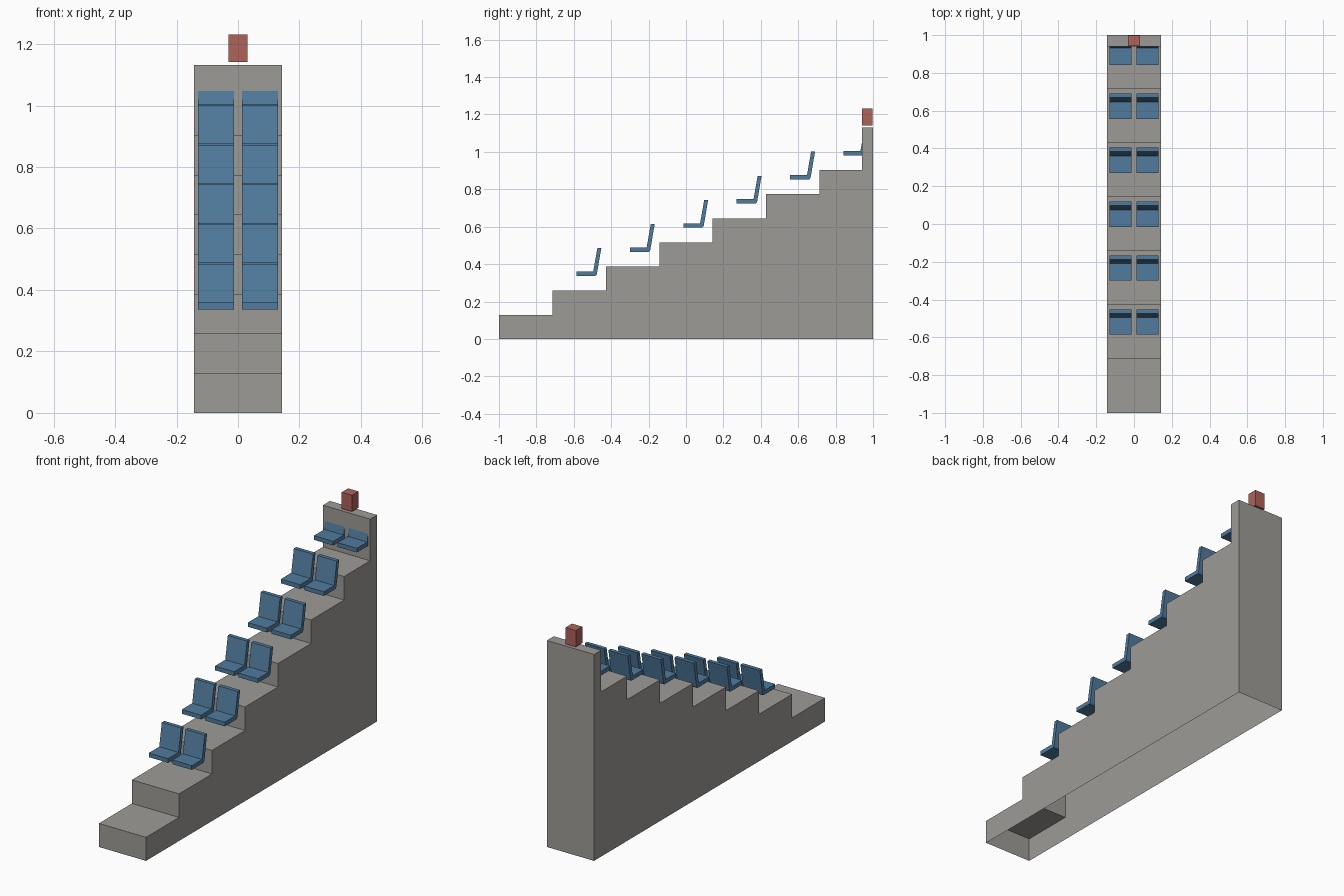
import bpy
import bmesh

if "Cube" in bpy.data.objects:
    bpy.data.objects.remove(bpy.data.objects["Cube"], do_unlink=True)


def make_material(name, color):
    mat = bpy.data.materials.new(name)
    mat.use_nodes = True
    mat.diffuse_color = (*color, 1)
    mat.node_tree.nodes["Principled BSDF"].inputs["Base Color"].default_value = (*color, 1)
    return mat


concrete = make_material("concrete grey", (0.34, 0.33, 0.31))
seat_blue = make_material("seat blue", (0.08, 0.20, 0.34))
marker_red = make_material("marker red", (0.42, 0.125, 0.105))


def extrude_profile(name, profile, x0, x1, material, open_bottom=False):
    """Extrude a closed (y, z) outline from x0 to x1."""
    bm = bmesh.new()
    face = bm.faces.new([bm.verts.new((x0, y, z)) for y, z in profile])
    result = bmesh.ops.extrude_face_region(bm, geom=[face], use_keep_orig=True)
    moved = [v for v in result["geom"] if isinstance(v, bmesh.types.BMVert)]
    bmesh.ops.translate(bm, verts=moved, vec=(x1 - x0, 0, 0))
    bmesh.ops.recalc_face_normals(bm, faces=bm.faces)
    if open_bottom:
        floor = [f for f in bm.faces if all(v.co.z < 0.001 for v in f.verts)]
        bmesh.ops.delete(bm, geom=floor, context='FACES_ONLY')
    mesh = bpy.data.meshes.new(name)
    bm.to_mesh(mesh)
    bm.free()
    mesh.materials.append(material)
    obj = bpy.data.objects.new(name, mesh)
    bpy.context.collection.objects.link(obj)
    return obj


STEPS = 7
DEPTH = 2 / STEPS
RISE = 0.129
HALF_WIDTH = DEPTH / 2
WALL_Y = 0.94
WALL_TOP = 1.131

# Stepped stand: hollow shell, open underneath, with a tall back wall
outline = [(-1, 0)]
for i in range(STEPS):
    y = -1 + i * DEPTH
    z = (i + 1) * RISE
    outline.append((y, z))
    outline.append((y + DEPTH if i < STEPS - 1 else WALL_Y, z))
outline += [(WALL_Y, WALL_TOP), (1, WALL_TOP), (1, 0)]
extrude_profile("stepped_stand", outline, -HALF_WIDTH, HALF_WIDTH, concrete, open_bottom=True)

# Seats: flat pan and slightly reclined back, a pair on each upper step
seat_outline = [(-0.586, 0.337), (-0.484, 0.337), (-0.477, 0.345), (-0.453, 0.485),
                (-0.474, 0.485), (-0.496, 0.36), (-0.586, 0.36)]
for row in range(STEPS - 1):
    shifted = [(y + row * DEPTH, z + row * RISE) for y, z in seat_outline]
    for side, x0 in (("right", -0.13), ("left", 0.013)):
        extrude_profile(f"seat_{side}_{row + 1}", shifted, x0, x0 + 0.117, seat_blue)

# Marker block floating just above the back wall
marker = [(0.942, 1.141), (0.998, 1.141), (0.998, 1.231), (0.942, 1.231)]
extrude_profile("marker_block", marker, -0.031, 0.031, marker_red)
